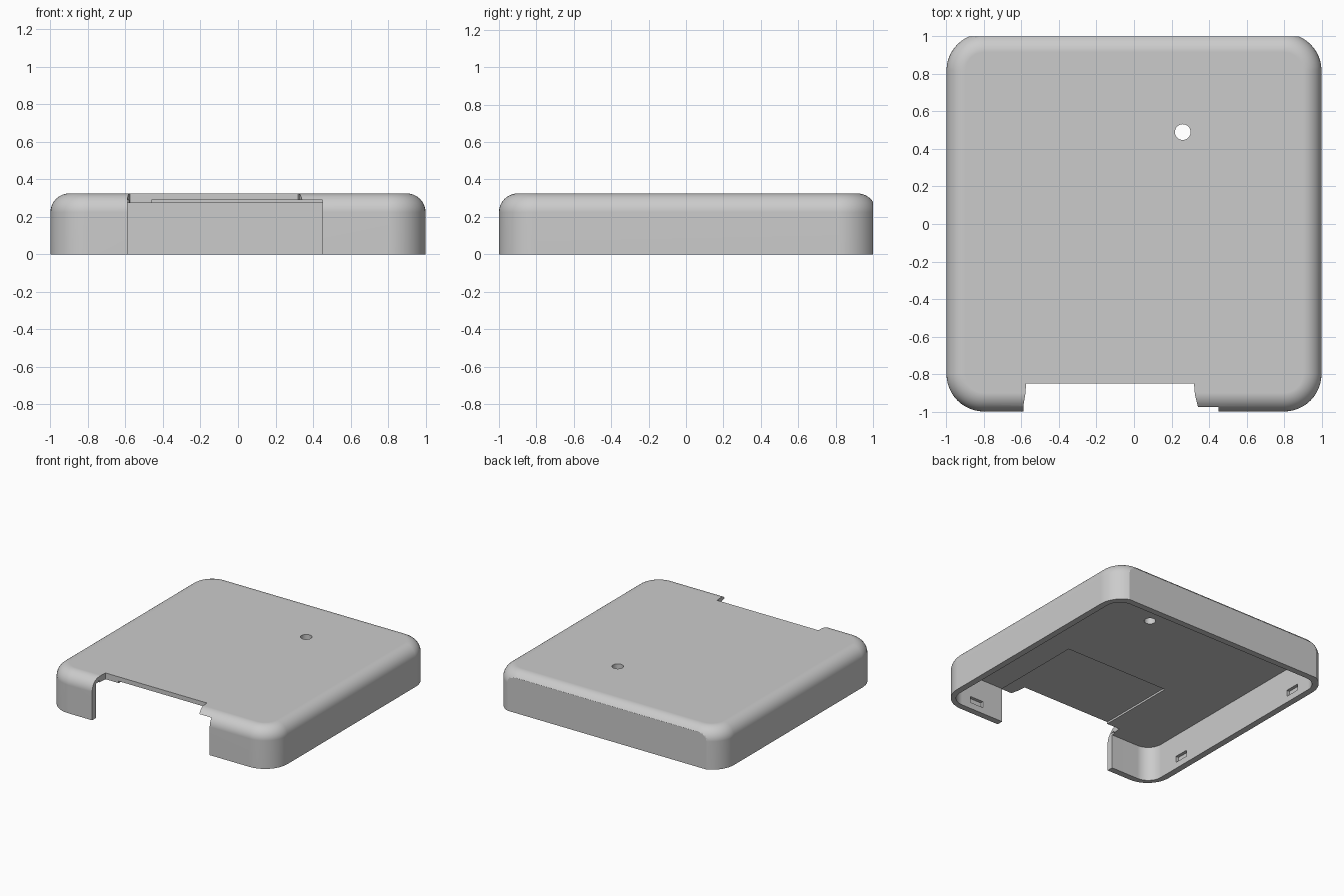
import bpy, bmesh, math
from mathutils import Matrix

if "Cube" in bpy.data.objects:
    bpy.data.objects.remove(bpy.data.objects["Cube"], do_unlink=True)

HEIGHT, FILLET, CORNER = 0.325, 0.1, 0.2

grey = bpy.data.materials.new("plain grey plastic")
grey.use_nodes = True
grey.diffuse_color = (0.6, 0.6, 0.6, 1)
grey.node_tree.nodes["Principled BSDF"].inputs["Base Color"].default_value = (0.6, 0.6, 0.6, 1)


def rounded_plan(x, y0, y1, r, steps=12):
    """Counter-clockwise outline of a rectangle with rounded corners."""
    points = []
    centres = [(x - r, y1 - r), (r - x, y1 - r), (r - x, y0 + r), (x - r, y0 + r)]
    for quarter, (cx, cy) in enumerate(centres):
        for i in range(steps + 1):
            a = math.pi / 2 * (quarter + i / steps)
            points.append((cx + r * math.cos(a), cy + r * math.sin(a)))
    return points


def stack(name, layers):
    """Closed solid through a list of (outline, z) layers."""
    bm = bmesh.new()
    rings = [[bm.verts.new((px, py, z)) for px, py in plan] for plan, z in layers]
    n = len(rings[0])
    for low, high in zip(rings, rings[1:]):
        for i in range(n):
            j = (i + 1) % n
            bm.faces.new((low[i], low[j], high[j], high[i]))
    bm.faces.new(rings[0][::-1])
    bm.faces.new(rings[-1])
    bmesh.ops.recalc_face_normals(bm, faces=bm.faces)
    mesh = bpy.data.meshes.new(name)
    bm.to_mesh(mesh)
    bm.free()
    obj = bpy.data.objects.new(name, mesh)
    bpy.context.collection.objects.link(obj)
    mesh.materials.append(grey)
    return obj


def box(name, x0, x1, y0, y1, z0, z1):
    plan = [(x0, y0), (x1, y0), (x1, y1), (x0, y1)]
    return stack(name, [(plan, z0), (plan, z1)])


def cut(target, cutter):
    """Subtract the cutter and throw it away."""
    cutter.hide_render = True
    mod = target.modifiers.new("cut", "BOOLEAN")
    mod.operation, mod.solver, mod.object = "DIFFERENCE", "EXACT", cutter
    bpy.context.view_layer.objects.active = target
    bpy.ops.object.modifier_apply(modifier=mod.name)
    bpy.data.objects.remove(cutter, do_unlink=True)


# Outer body: straight wall, then a quarter-round fillet up to the flat top
layers = [(rounded_plan(1, -1, 1.017, CORNER), 0)]
for i in range(11):
    a = math.pi / 2 * i / 10
    inset = FILLET * (1 - math.cos(a))
    plan = rounded_plan(1 - inset, -1 + inset, 1.017 - inset, CORNER - inset)
    layers.append((plan, HEIGHT - FILLET + FILLET * math.sin(a)))
cover = stack("cover_shell", layers)

# Flat back, sliced through the fillet
cut(cover, box("back_slice", -2, 2, 1, 2, -1, 1))

# Hollow underside, with a shallow recess in the ceiling
inner = rounded_plan(0.95, -0.95, 0.95, 0.12)
cut(cover, stack("cavity", [(inner, -0.1), (inner, 0.275)]))
cut(cover, box("ceiling_recess", -0.46, 0.45, -0.93, -0.2, 0.2, 0.29))

# Front opening through the wall and the flared notch in the top
cut(cover, box("front_opening", -0.59, 0.45, -1.2, -0.92, -0.1, 0.29))
notch = [(-0.59, -1.2), (0.345, -1.2), (0.34, -0.97), (0.325, -0.91),
         (0.32, -0.85), (-0.575, -0.85), (-0.58, -0.91), (-0.59, -0.97)]
cut(cover, stack("top_notch", [(notch, -0.2), (notch, 0.5)]))

# Round hole in the top
hole = [(0.26 + 0.042 * math.cos(math.tau * i / 32), 0.49 + 0.042 * math.sin(math.tau * i / 32))
        for i in range(32)]
cut(cover, stack("top_hole", [(hole, 0.1), (hole, 0.5)]))

# Snap-fit pockets inside the walls
for side in (-1, 1):
    for y in (-0.6, 0.65):
        x = 0.945 * side
        cut(cover, box("side_pocket", x - 0.03, x + 0.03, y - 0.06, y + 0.06, 0.05, 0.1))
cut(cover, box("front_pocket", 0.63, 0.75, -0.975, -0.9, 0.05, 0.1))

# Smooth rounded areas, crisp edges, flat large faces
bpy.ops.object.select_all(action="DESELECT")
cover.select_set(True)
bpy.context.view_layer.objects.active = cover
bpy.ops.object.shade_smooth_by_angle(angle=math.radians(25))
weighted = cover.modifiers.new("weighted_normals", "WEIGHTED_NORMAL")
weighted.keep_sharp = True
